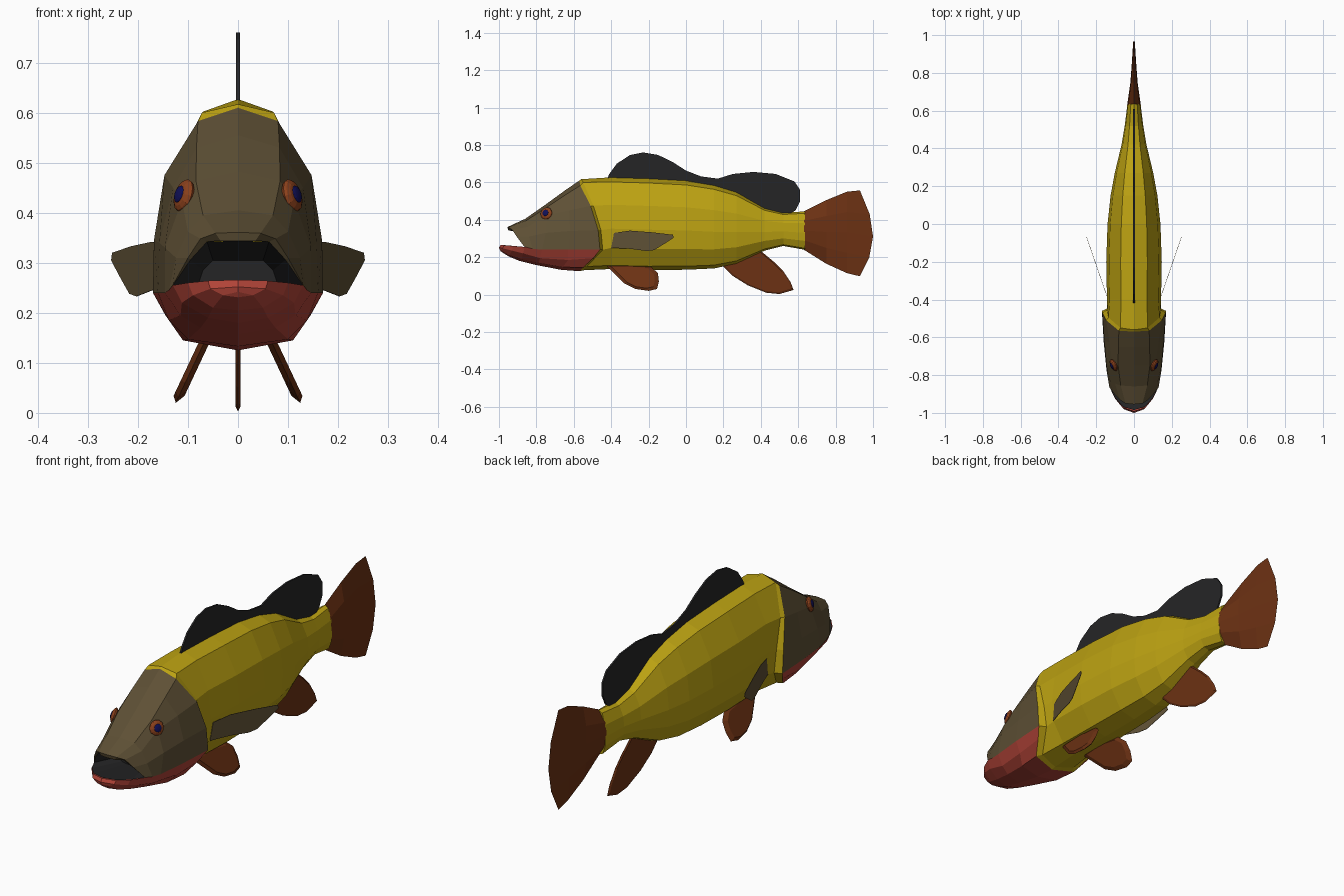
import bpy, bmesh, math
from mathutils import Vector


def material(name, srgb):
    m = bpy.data.materials.new(name)
    m.diffuse_color = [((c / 255 + 0.055) / 1.055) ** 2.4 for c in srgb] + [1]
    return m


YELLOW = material("scale_yellow", (188, 162, 18))
BROWN = material("head_brown", (94, 80, 53))
RED = material("jaw_red", (178, 68, 56))
RUST = material("fin_rust", (108, 49, 19))
BLACK = material("dark_black", (37, 37, 38))
ORANGE = material("iris_orange", (140, 65, 28))
BLUE = material("pupil_blue", (16, 16, 88))


def finish(name, bm, mat, inward=False):
    bmesh.ops.remove_doubles(bm, verts=bm.verts, dist=0.0005)
    bmesh.ops.recalc_face_normals(bm, faces=bm.faces)
    if inward:
        bmesh.ops.reverse_faces(bm, faces=bm.faces)
    me = bpy.data.meshes.new(name)
    bm.to_mesh(me)
    bm.free()
    me.materials.append(mat)
    ob = bpy.data.objects.new(name, me)
    bpy.context.collection.objects.link(ob)
    return ob


def skin(name, cols, mat, cap=False, inward=False):
    """Skin half cross-sections (x >= 0) and mirror them across x = 0."""
    bm = bmesh.new()
    for s in (1, -1):
        vs = [[bm.verts.new((s * x, y, z)) for x, y, z in c] for c in cols]
        for a, b in zip(vs, vs[1:]):
            for i in range(len(a) - 1):
                bm.faces.new((a[i], a[i + 1], b[i + 1], b[i]))
        if cap:
            bm.faces.new(vs[-1])
    return finish(name, bm, mat, inward)


def fin(name, outline, mat, t, taper=1.0, place=lambda y, z: (0, y, z), side=1):
    """Thin plate from a (y, z) outline, with its broad faces drawn in by taper."""
    bm = bmesh.new()
    cy = sum(p[0] for p in outline) / len(outline)
    cz = sum(p[1] for p in outline) / len(outline)
    rings = []
    for off, k in ((-t, taper), (0, 1), (t, taper)):
        ring = []
        for y, z in outline:
            px, py, pz = place(cy + (y - cy) * k, cz + (z - cz) * k)
            ring.append(bm.verts.new((side * (px + off), py, pz)))
        rings.append(ring)
    n = len(outline)
    for a, b in zip(rings, rings[1:]):
        for i in range(n):
            j = (i + 1) % n
            bm.faces.new((a[i], a[j], b[j], b[i]))
    bm.faces.new(rings[0])
    bm.faces.new(rings[-1])
    return finish(name, bm, mat)


# Body: starts at the gill edge, steps in, then tapers to the tail root
gill = [(0, -.57, .61), (.08, -.565, .583), (.147, -.51, .475), (.168, -.47, .345),
        (.17, -.46, .24), (.11, -.55, .145), (0, -.57, .125)]
inset = [(0, -.56, .617), (.072, -.55, .6), (.135, -.495, .475), (.143, -.455, .345),
         (.138, -.445, .24), (.09, -.53, .15), (0, -.55, .13)]
shape = [(0, 1), (.48, .95), (.9, .7), (1, .44), (.94, .23), (.55, .04), (0, 0)]
stations = [(-.40, .627, .137, .143), (-.2, .621, .132, .147), (0, .61, .133, .14),
            (.15, .585, .14, .124), (.27, .548, .165, .102), (.42, .462, .235, .066),
            (.52, .437, .26, .049), (.635, .445, .24, .035)]
rings = [[(fx * w, y, b + fz * (t - b)) for fx, fz in shape] for y, t, b, w in stations]
skin("body", [gill, inset] + rings, YELLOW, cap=True)

# Head: gill edge to upper lip
head = [
    gill[:5],
    [(0, -.65, .555), (.083, -.65, .53), (.13, -.625, .45), (.157, -.62, .34), (.16, -.63, .24)],
    [(0, -.75, .482), (.084, -.75, .463), (.112, -.745, .425), (.146, -.75, .33), (.146, -.77, .24)],
    [(0, -.86, .405), (.07, -.855, .395), (.1, -.845, .362), (.124, -.84, .31), (.138, -.82, .245)],
    [(0, -.955, .361), (.045, -.95, .359), (.075, -.93, .348), (.1, -.905, .31), (.13, -.865, .256)],
    [(0, -.95, .344), (.035, -.947, .344), (.062, -.925, .342), (.095, -.9, .306), (.13, -.863, .255)],
]
skin("head", head, BROWN)

# Lower jaw: gill edge to chin tip
jaw = [
    [gill[4], (.145, -.495, .195), gill[5], gill[6]],
    [(.16, -.63, .24), (.138, -.63, .185), (.1, -.66, .147), (0, -.67, .133)],
    [(.146, -.77, .24), (.115, -.78, .195), (.075, -.79, .17), (0, -.80, .158)],
    [(.13, -.863, .255), (.112, -.87, .22), (.06, -.88, .19), (0, -.89, .18)],
    [(.1, -.925, .26), (.09, -.93, .235), (.05, -.945, .21), (0, -.95, .205)],
    [(.06, -.972, .264), (.055, -.98, .248), (.03, -.985, .235), (0, -.99, .231)],
    [(0, -.99, .266), (0, -1, .252), (0, -.997, .242), (0, -.99, .231)],
]
skin("lower_jaw", jaw, RED)

# Mouth cavity
lips = [(0, -.95, .344), (.062, -.925, .342), (.095, -.9, .306), (.13, -.863, .255),
        (.1, -.92, .26), (.06, -.967, .264), (0, -.985, .266)]
throat = [(0, -.76, .305), (.05, -.76, .305), (.07, -.76, .285), (.08, -.76, .255),
          (.06, -.76, .24), (.04, -.76, .235), (0, -.76, .235)]
skin("mouth", [lips, throat], BLACK, cap=True, inward=True)

# Tail fin: thick at the root, thin at the curved rear edge
tail = []
for y, lo, hi, w in ((.63, .24, .445, .036), (.75, .165, .505, .019), (.86, .115, .55, .011)):
    m = (lo + hi) / 2
    tail.append([(0, y, hi), (w * .85, y, (hi + m) / 2), (w, y, m), (w * .85, y, (lo + m) / 2), (0, y, lo)])
tail.append([(0, .93, .557), (.002, .982, .43), (.002, 1, .31), (.002, .98, .2), (0, .93, .098)])
skin("tail_fin", tail, RUST)

# Dorsal fin
fin("dorsal_fin", [(-.43, .60), (-.41, .645), (-.37, .7), (-.3, .746), (-.23, .76), (-.15, .747),
    (-.07, .708), (0, .663), (.08, .632), (.17, .62), (.25, .645), (.36, .656), (.48, .645),
    (.58, .605), (.61, .56), (.61, .5), (.585, .45), (.55, .428), (.5, .43), (.42, .44),
    (.25, .53), (0, .58)], BLACK, .004)

# Anal fin
fin("anal_fin", [(.19, .16), (.25, .1), (.33, .05), (.43, .01), (.5, .003), (.575, .025),
    (.56, .065), (.52, .125), (.47, .175), (.41, .225), (.37, .26), (.27, .22)], RUST, .005, .92)

# Paired fins
pelvic = [(-.43, .16), (-.38, .11), (-.33, .06), (-.27, .03), (-.2, .02), (-.155, .03),
          (-.145, .07), (-.15, .115), (-.19, .15), (-.3, .165)]
pectoral = [(-.4, .25), (-.385, .33), (-.3, .342), (-.18, .333), (-.07, .32), (-.065, .305),
            (-.11, .275), (-.17, .238), (-.21, .233), (-.3, .245)]
for side, label in ((1, "right"), (-1, "left")):
    fin(label + "_pelvic_fin", pelvic, RUST, .011, .8,
        lambda y, z: (.068 + (.14 - z) * .47, y, z), side)
    fin(label + "_pectoral_fin", pectoral, BROWN, .001, 1,
        lambda y, z: (.137 + (y + .4) * .345, y, z), side)
    # Eyes: flattened domes facing outward and slightly forward
    n = Vector((side * .86, -.42, .28)).normalized()
    rot = n.to_track_quat('Z', 'Y')
    for part, r, depth, out, mat in (("eye", .034, .014, 0, ORANGE), ("pupil", .018, .006, .011, BLUE)):
        bm = bmesh.new()
        bmesh.ops.create_uvsphere(bm, u_segments=12, v_segments=8, radius=1)
        for v in bm.verts:
            v.co = rot @ Vector((v.co.x * r, v.co.y * r, v.co.z * depth)) \
                + Vector((side * .108, -.747, .434)) + n * out
        finish(label + "_" + part, bm, mat)
